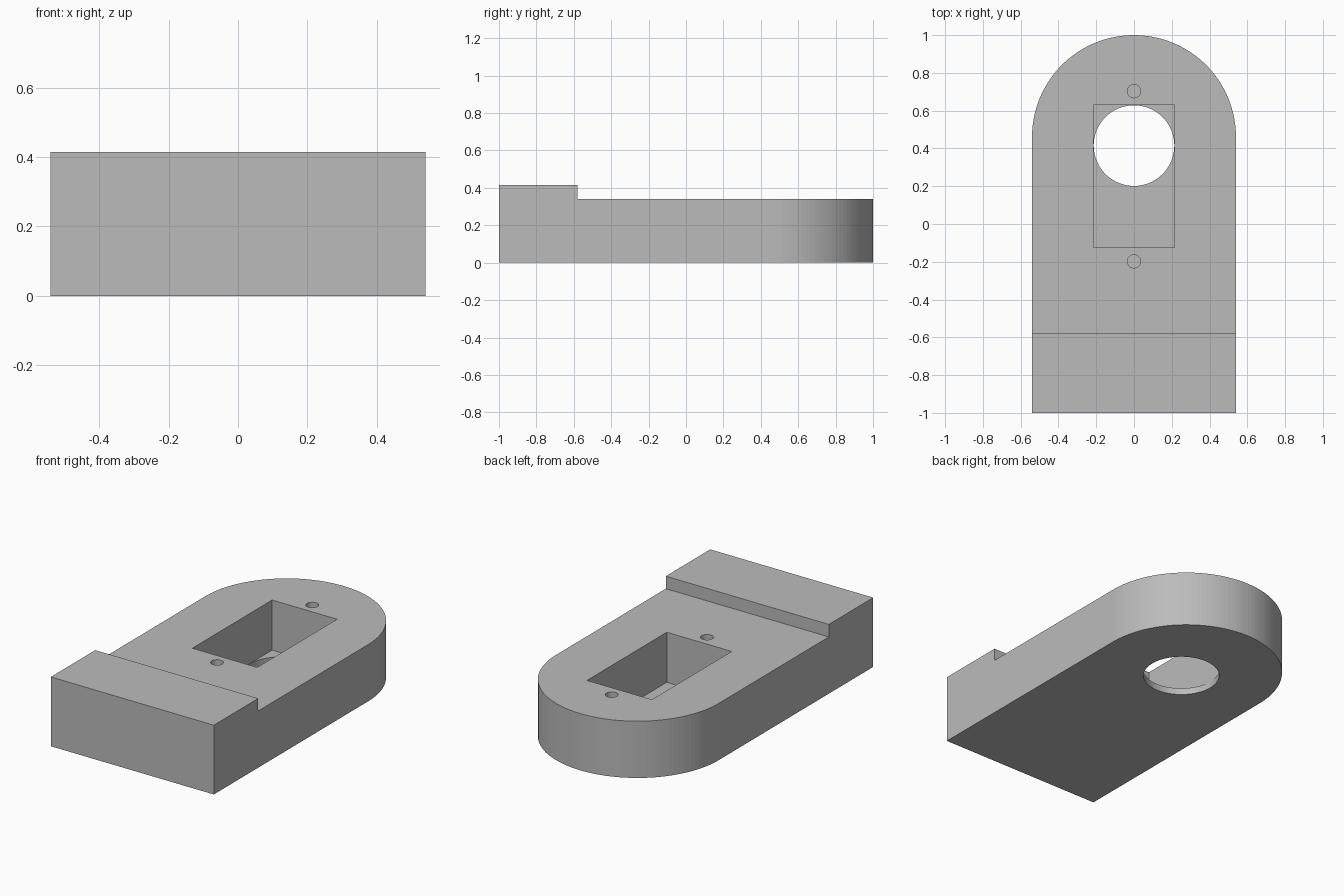
import bpy
import bmesh
from math import cos, sin, pi

if "Cube" in bpy.data.objects:
    bpy.data.objects.remove(bpy.data.objects["Cube"], do_unlink=True)

HALF_W, ARC_Y = 0.54, 0.46
TOP, DECK, FLOOR = 0.415, 0.34, 0.04

grey = bpy.data.materials.new("plain grey")
grey.use_nodes = True
grey.diffuse_color = (0.5, 0.5, 0.5, 1)
grey.node_tree.nodes["Principled BSDF"].inputs["Base Color"].default_value = (0.5, 0.5, 0.5, 1)


def prism(name, outline, z0, z1):
    """Extrude a counter-clockwise outline from z0 to z1."""
    bm = bmesh.new()
    face = bm.faces.new([bm.verts.new((x, y, z0)) for x, y in outline])
    up = bmesh.ops.extrude_face_region(bm, geom=[face])["geom"]
    bmesh.ops.translate(bm, vec=(0, 0, z1 - z0),
                        verts=[v for v in up if isinstance(v, bmesh.types.BMVert)])
    bmesh.ops.recalc_face_normals(bm, faces=bm.faces)
    mesh = bpy.data.meshes.new(name)
    bm.to_mesh(mesh)
    bm.free()
    mesh.materials.append(grey)
    obj = bpy.data.objects.new(name, mesh)
    bpy.context.collection.objects.link(obj)
    return obj


def arc(y, r, turn, n):
    return [(r * cos(turn * i / n), y + r * sin(turn * i / n)) for i in range(n + 1)]


def circle(y, r, n):
    return arc(y, r, 2 * pi, n)[:-1]


def rect(half, y0, y1):
    return [(-half, y0), (half, y0), (half, y1), (-half, y1)]


# Block with a rounded back end
body = prism("mounting_block",
             [(-HALF_W, -1), (HALF_W, -1)] + arc(ARC_Y, HALF_W, pi, 64), 0, TOP)

# Lowered deck, pocket, through hole and two blind screw holes
cutters = [
    prism("deck_cutter", rect(1, -0.58, 2), DECK, 1),
    prism("pocket_cutter", rect(0.215, -0.125, 0.63), FLOOR, 0.9),
    prism("through_hole_cutter", circle(0.415, 0.2135, 64), -0.1, 0.15),
    prism("back_screw_cutter", circle(0.703, 0.035, 32), 0.1, 0.8),
    prism("front_screw_cutter", circle(-0.198, 0.035, 32), 0.1, 0.8),
]
for cutter in cutters:
    cutter.hide_render = True
    mod = body.modifiers.new(cutter.name, "BOOLEAN")
    mod.operation = "DIFFERENCE"
    mod.solver = "EXACT"
    mod.object = cutter

# Bake the cuts and drop the helpers
bpy.context.view_layer.objects.active = body
body.select_set(True)
for mod in list(body.modifiers):
    bpy.ops.object.modifier_apply(modifier=mod.name)
for cutter in cutters:
    bpy.data.objects.remove(cutter, do_unlink=True)
